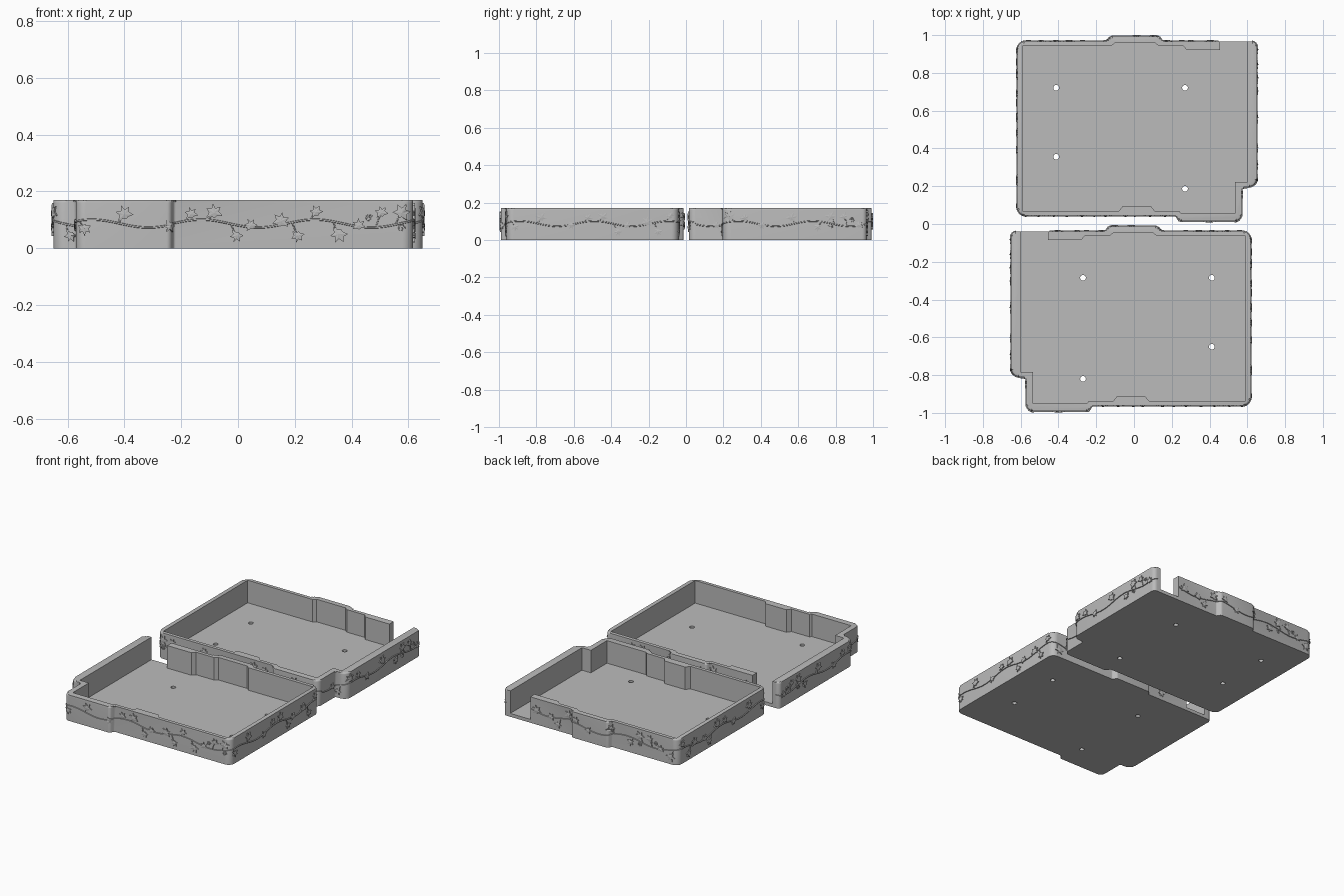
import bpy, bmesh, math
from mathutils import Vector, Matrix

cube = bpy.data.objects.get("Cube")
if cube:
    bpy.data.objects.remove(cube, do_unlink=True)

HEIGHT, FLOOR = 0.17, 0.022
grey = bpy.data.materials.new("warm_grey")
grey.use_nodes = True
grey.diffuse_color = (0.5, 0.5, 0.5, 1)
grey.node_tree.nodes["Principled BSDF"].inputs["Base Color"].default_value = (0.5, 0.5, 0.5, 1)


def rounded(corners, steps=6):
    """Closed outline from (x, y, radius) corners."""
    out, n = [], len(corners)
    for i, (x, y, r) in enumerate(corners):
        p = Vector((x, y))
        if r == 0:
            out.append(p)
            continue
        a = (Vector(corners[i - 1][:2]) - p).normalized()
        b = (Vector(corners[(i + 1) % n][:2]) - p).normalized()
        half = a.angle(b) / 2
        mid = p + (a + b).normalized() * (r / math.sin(half))
        start = p + a * (r / math.tan(half)) - mid
        end = p + b * (r / math.tan(half)) - mid
        turn = start.angle_signed(end)
        for k in range(steps + 1):
            out.append(mid + Matrix.Rotation(-turn * k / steps, 2) @ start)
    return out


def prism(bm, outline, z0, z1):
    low = [bm.verts.new((p[0], p[1], z0)) for p in outline]
    high = [bm.verts.new((p[0], p[1], z1)) for p in outline]
    bm.faces.new(low[::-1])
    top = bm.faces.new(high)
    for i in range(len(low)):
        j = (i + 1) % len(low)
        bm.faces.new((low[i], low[j], high[j], high[i]))
    return top


def add_object(name, bm):
    bmesh.ops.recalc_face_normals(bm, faces=bm.faces)
    mesh = bpy.data.meshes.new(name)
    bm.to_mesh(mesh)
    bm.free()
    mesh.materials.append(grey)
    obj = bpy.data.objects.new(name, mesh)
    bpy.context.collection.objects.link(obj)
    return obj


# Outer wall and cavity outlines, counter-clockwise
outer = rounded([
    (-0.57, -0.99, 0.035), (-0.24, -0.99, 0.02), (-0.225, -0.96, 0.01),
    (0.617, -0.96, 0.04), (0.617, -0.04, 0.04), (0.14, -0.04, 0.01),
    (0.125, -0.013, 0.02), (-0.135, -0.013, 0.02), (-0.15, -0.04, 0.01),
    (-0.65, -0.04, 0.025), (-0.65, -0.81, 0.045), (-0.57, -0.81, 0.01)])
inner = [
    (-0.535, -0.95), (-0.25, -0.95), (-0.24, -0.938), (-0.11, -0.938),
    (-0.09, -0.912), (0.06, -0.912), (0.08, -0.938), (0.59, -0.938),
    (0.59, -0.063), (0.12, -0.063), (0.1, -0.047), (-0.11, -0.047),
    (-0.13, -0.063), (-0.26, -0.063), (-0.28, -0.085), (-0.455, -0.085),
    (-0.455, -0.063), (-0.6, -0.063), (-0.6, -0.783), (-0.535, -0.783)]

# Tray body with a rounded outer rim
bm = bmesh.new()
rim = prism(bm, outer, 0, HEIGHT)
bmesh.ops.bevel(bm, geom=list(rim.edges), offset=0.01, segments=3, profile=0.5,
                affect='EDGES', clamp_overlap=True)
tray = add_object("front_tray", bm)

# Cutters: cavity, cable gap, screw holes
cutters = []


def cut(name, outline, z0, z1):
    b = bmesh.new()
    prism(b, outline, z0, z1)
    c = add_object(name, b)
    c.hide_render = True
    cutters.append(c)
    m = tray.modifiers.new(name, 'BOOLEAN')
    m.operation, m.solver, m.object = 'DIFFERENCE', 'EXACT', c


cut("cavity_cutter", inner, FLOOR, 0.3)
cut("gap_cutter", [(-0.6, -0.1), (-0.455, -0.1), (-0.455, 0.05), (-0.6, 0.05)], FLOOR, 0.3)
for hx, hy in [(-0.27, -0.285), (0.412, -0.285), (0.412, -0.65), (-0.27, -0.82)]:
    ring = [(hx + 0.015 * math.cos(t * math.pi / 12), hy + 0.015 * math.sin(t * math.pi / 12))
            for t in range(24)]
    cut("hole_cutter", ring, -0.1, 0.1)
bpy.context.view_layer.update()
done = bpy.data.meshes.new_from_object(tray.evaluated_get(bpy.context.evaluated_depsgraph_get()))
tray.modifiers.clear()
tray.data = done
for c in cutters:
    bpy.data.objects.remove(c, do_unlink=True)

# Wrap flat decoration coordinates round the outer wall
lengths = [(outer[(i + 1) % len(outer)] - p).length for i, p in enumerate(outer)]
PERIMETER = sum(lengths)


def wrap(s, z, depth):
    s %= PERIMETER
    for i, p in enumerate(outer):
        if s <= lengths[i] or i == len(outer) - 1:
            d = (outer[(i + 1) % len(outer)] - p).normalized()
            q = p + d * s + Vector((d.y, -d.x)) * depth
            return Vector((q.x, q.y, z))
        s -= lengths[i]


def in_gap(s, margin):
    p = wrap(s, 0, 0)
    return p.y > -0.06 and -0.61 - margin < p.x < -0.455 + margin


def ribbon(bm, path, width):
    """Raised strip along (s, z) points."""
    prev = None
    for i, (s, z) in enumerate(path):
        a, b = path[max(i - 1, 0)], path[min(i + 1, len(path) - 1)]
        t = Vector((b[0] - a[0], b[1] - a[1])).normalized() * width / 2
        if in_gap(s, 0.005):
            prev = None
            continue
        row = [bm.verts.new(wrap(s - t.y * k, z + t.x * k, d))
               for k, d in ((-1, -0.002), (-0.6, 0.005), (0.6, 0.005), (1, -0.002))]
        if prev:
            for k in range(4):
                m = (k + 1) % 4
                bm.faces.new((prev[k], prev[m], row[m], row[k]))
        prev = row


half_leaf = [(0, 1), (0.2, 0.45), (0.75, 0.55), (0.52, 0.08), (0.85, -0.4), (0.25, -0.38)]
leaf_shape = half_leaf + [(0, -0.55)] + [(-x, y) for x, y in half_leaf[:0:-1]]


def leaf(bm, s, z, size, angle):
    rot = Matrix.Rotation(angle, 2)
    pts = [rot @ Vector(p) * size for p in leaf_shape]
    back = [bm.verts.new(wrap(s + p.x, z + p.y, -0.002)) for p in pts]
    front = [bm.verts.new(wrap(s + p.x, z + p.y, 0.006)) for p in pts]
    hub = bm.verts.new(wrap(s, z, 0.008))
    for i in range(len(pts)):
        j = (i + 1) % len(pts)
        bm.faces.new((back[i], back[j], front[j], front[i]))
        bm.faces.new((front[i], front[j], hub))


def vine_height(s):
    return 0.087 + 0.014 * math.sin(2 * math.pi * s / 0.4 + 0.4)


# Ivy: wavy stem, leaves either side of it, and curled tendrils
bm = bmesh.new()
ribbon(bm, [(PERIMETER * k / 420, vine_height(PERIMETER * k / 420)) for k in range(421)], 0.008)
leaves = [(0.05, 0.07), (0.19, 0.12), (0.35, 0.08), (0.44, 0.12), (0.52, 0.125), (0.6, 0.045),
          (0.65, 0.08), (0.755, 0.095), (0.815, 0.045), (0.88, 0.128), (0.96, 0.05),
          (1.03, 0.08), (1.11, 0.125), (1.18, 0.125)]
for repeat in range(4):
    for i, (s, z) in enumerate(leaves):
        s += repeat * 1.2
        if s > PERIMETER - 0.03 or in_gap(s, 0.04):
            continue
        up = z > vine_height(s)
        size = 0.034 if i % 3 == 1 else 0.026
        leaf(bm, s, z, size, (0 if up else math.pi) + 0.5 * math.sin(i * 2.3))
        ribbon(bm, [(s, z), (s - 0.012, (z + vine_height(s)) / 2),
                    (s - 0.02, vine_height(s - 0.02))], 0.005)
    for s, z in ((1.065, 0.106), (1.18, 0.07)):
        s += repeat * 1.2
        if s < PERIMETER - 0.03:
            ribbon(bm, [(s + 0.014 * (1 - k / 18) * math.cos(k * 0.6),
                         z + 0.014 * (1 - k / 18) * math.sin(k * 0.6)) for k in range(16)], 0.004)
ivy = add_object("front_ivy_relief", bm)

# Smooth the rounded walls, keeping hard edges
bpy.ops.object.select_all(action='DESELECT')
tray.select_set(True)
bpy.context.view_layer.objects.active = tray
bpy.ops.object.shade_smooth_by_angle(angle=math.radians(30))

# Mirrored second tray behind the first
flip = Matrix.Translation((0, 1.006, 0)) @ Matrix.Scale(-1, 4, (1, 0, 0))
for src, name in ((tray, "back_tray"), (ivy, "back_ivy_relief")):
    mesh = src.data.copy()
    mesh.transform(flip)
    mesh.flip_normals()
    bpy.context.collection.objects.link(bpy.data.objects.new(name, mesh))
